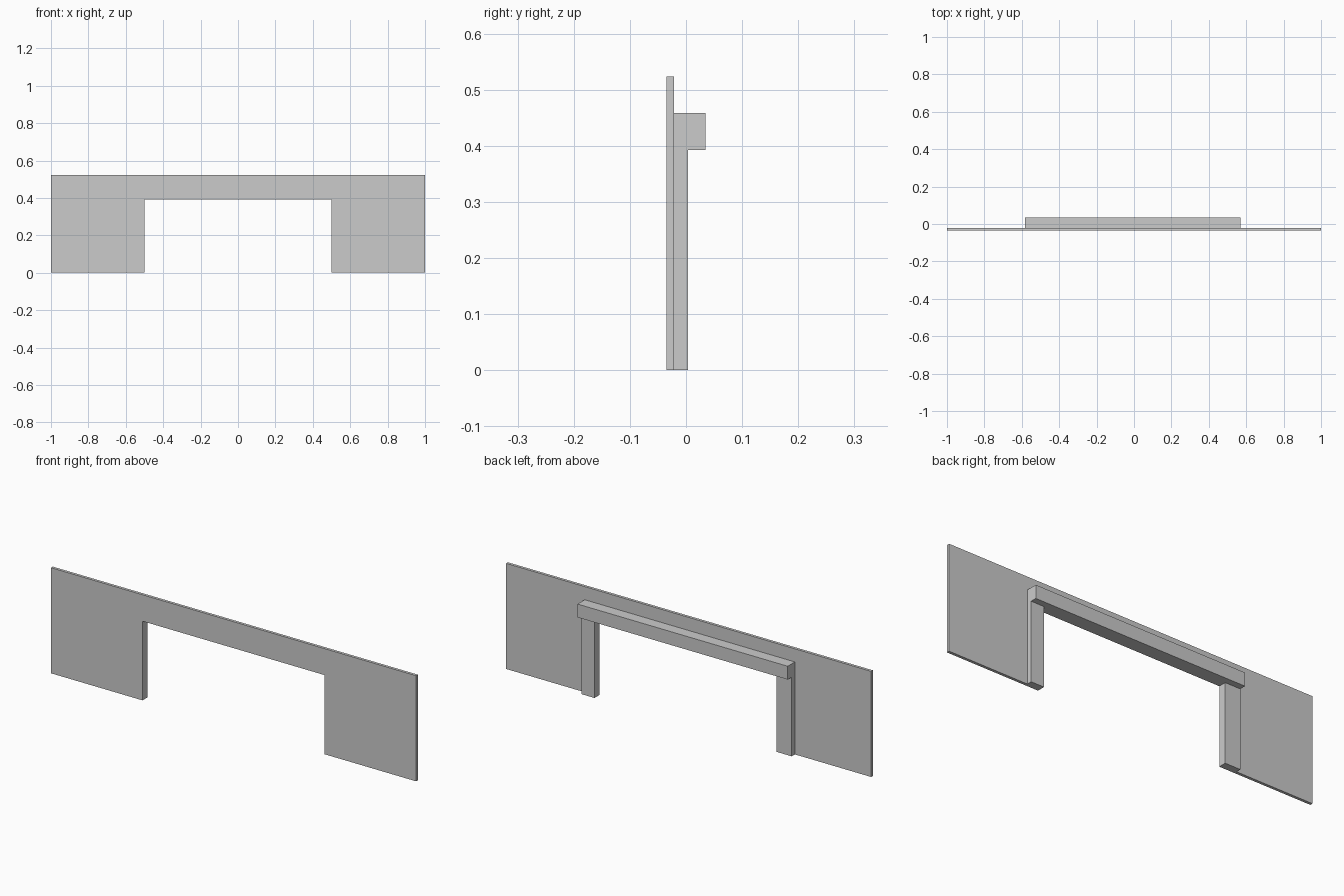
import bpy, bmesh

if "Cube" in bpy.data.objects:
    bpy.data.objects.remove(bpy.data.objects["Cube"])

FRONT, WALL_BACK, POST_BACK, BEAM_BACK = -0.035, -0.021, 0.004, 0.035
HEIGHT, OPEN_X, OPEN_Z, BEAM_TOP = 0.523, 0.499, 0.392, 0.458
LEFT, RIGHT = -0.582, 0.57   # outer ends of the frame


def extrude_profile(name, profile, y0, y1):
    """Solid made from an x/z outline pushed from y0 to y1."""
    bm = bmesh.new()
    face = bm.faces.new([bm.verts.new((x, y0, z)) for x, z in profile])
    ext = bmesh.ops.extrude_face_region(bm, geom=[face])
    moved = [v for v in ext["geom"] if isinstance(v, bmesh.types.BMVert)]
    bmesh.ops.translate(bm, verts=moved, vec=(0, y1 - y0, 0))
    bmesh.ops.recalc_face_normals(bm, faces=bm.faces[:])
    mesh = bpy.data.meshes.new(name)
    bm.to_mesh(mesh)
    bm.free()
    obj = bpy.data.objects.new(name, mesh)
    bpy.context.collection.objects.link(obj)
    return obj


def block(name, x0, x1, y0, y1, z0, z1):
    return extrude_profile(name, [(x0, z0), (x1, z0), (x1, z1), (x0, z1)], y0, y1)


# Thin front panel with a wide opening
half = [(OPEN_X, OPEN_Z), (OPEN_X, 0), (1, 0), (1, HEIGHT)]
outline = half + [(-x, z) for x, z in reversed(half)]
extrude_profile("front_panel", outline, FRONT, WALL_BACK)

# Posts behind the panel on each side of the opening
for name, x0, x1 in (("left_post", LEFT, -OPEN_X), ("right_post", OPEN_X, RIGHT)):
    block(name, x0, x1, WALL_BACK, POST_BACK, 0, OPEN_Z)

# Deeper beam resting on the posts
block("lintel_beam", LEFT, RIGHT, WALL_BACK, BEAM_BACK, OPEN_Z, BEAM_TOP)
